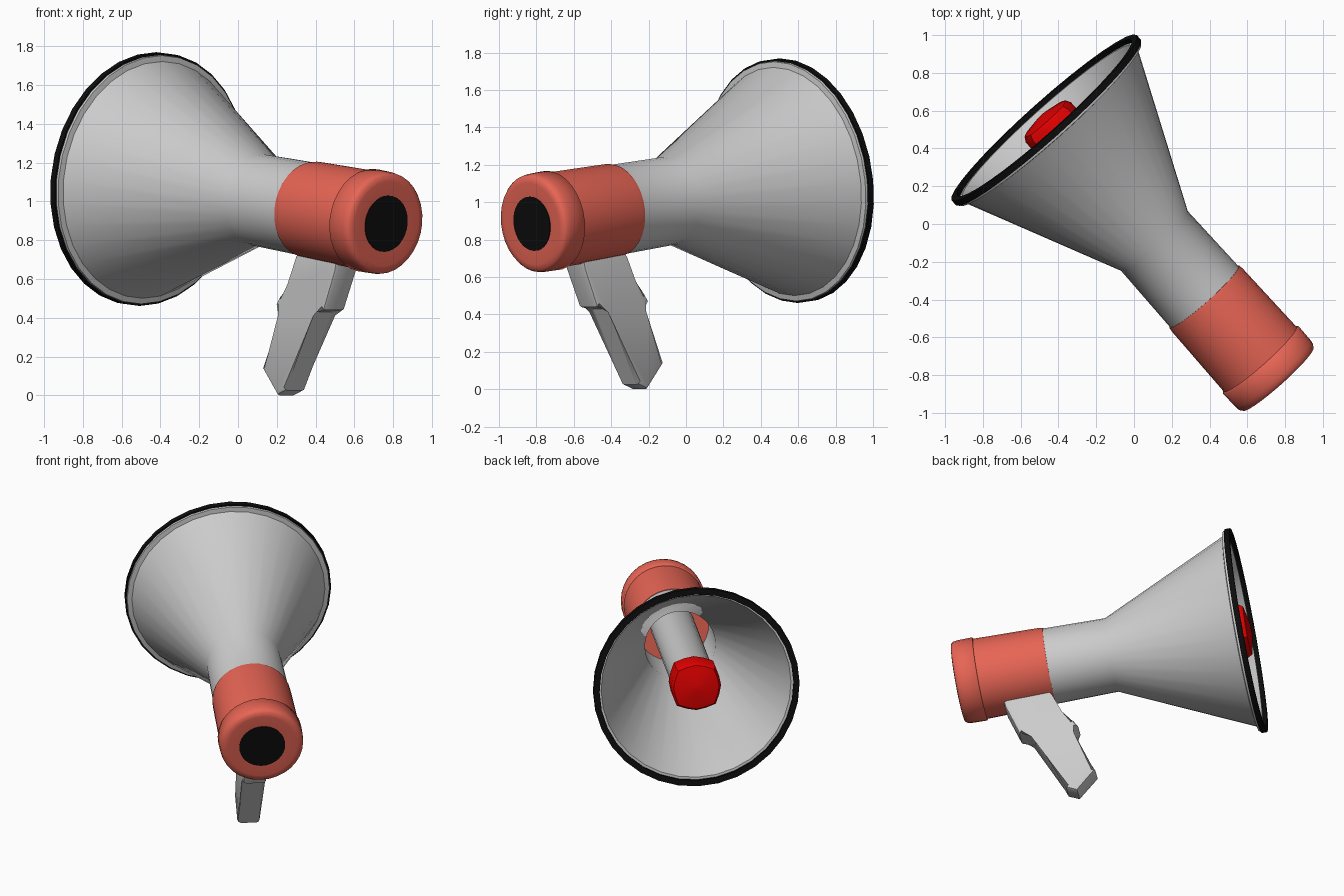
import bpy, bmesh, math
from mathutils import Vector, Matrix

if "Cube" in bpy.data.objects:
    bpy.data.objects.remove(bpy.data.objects["Cube"])

BACK = Vector((0.763, -0.822, 0.885))          # centre of the rear face
AXIS = Vector((-0.661, 0.739, 0.124)).normalized()
FLAT = Vector((AXIS.x, AXIS.y, 0)).normalized()  # axis heading on the ground
SIDE = Vector((-FLAT.y, FLAT.x, 0))
FRAME = Matrix.Translation(BACK) @ AXIS.to_track_quat('Z', 'Y').to_matrix().to_4x4()


def material(name, rgb):
    m = bpy.data.materials.new(name)
    m.diffuse_color = (*rgb, 1)
    m.use_nodes = True
    m.node_tree.nodes["Principled BSDF"].inputs["Base Color"].default_value = m.diffuse_color
    return m


def finish(name, bm, mat=None, angle=35):
    bmesh.ops.recalc_face_normals(bm, faces=bm.faces)
    me = bpy.data.meshes.new(name)
    bm.to_mesh(me)
    bm.free()
    ob = bpy.data.objects.new(name, me)
    bpy.context.collection.objects.link(ob)
    if mat:
        me.materials.append(mat)
    bpy.ops.object.select_all(action='DESELECT')
    ob.select_set(True)
    bpy.context.view_layer.objects.active = ob
    bpy.ops.object.shade_smooth_by_angle(angle=math.radians(angle))
    return ob


def lathe(name, profile, mat=None, seg=32, loop=False, bump=0, angle=35):
    """Spin (distance along axis, radius) points; capped, or looped into a shell."""
    bm = bmesh.new()
    rings = []
    for s, r in profile:
        ring = []
        for j in range(seg):
            a = 2 * math.pi * j / seg
            k = r * (1 + (bump if j % 4 == 2 else 0))
            ring.append(bm.verts.new(FRAME @ Vector((k * math.cos(a), k * math.sin(a), s))))
        rings.append(ring)
    pairs = list(zip(rings, rings[1:])) + ([(rings[-1], rings[0])] if loop else [])
    for a, b in pairs:
        for j in range(seg):
            n = (j + 1) % seg
            bm.faces.new((a[j], a[n], b[n], b[j]))
    if not loop:
        bm.faces.new(rings[0])
        bm.faces.new(rings[-1])
    return finish(name, bm, mat, angle)


coral = material("coral", (0.80, 0.13, 0.09))
red = material("red", (0.75, 0.0, 0.0))
black = material("black", (0.004, 0.004, 0.004))

# Horn: neck, cone and flange as one thin shell
lathe("horn", [(0.57, 0.243), (0.99, 0.237), (1.82, 0.615), (1.825, 0.645), (1.845, 0.648),
               (1.845, 0.605), (0.99, 0.225), (0.57, 0.23)], loop=True)
# Black band round the mouth
lathe("horn_rim", [(1.838, 0.622), (1.838, 0.657), (1.872, 0.657), (1.872, 0.618)], black, loop=True)

# Rear housing and rounded end cap
lathe("rear_housing", [(0.13, 0.258), (0.57, 0.251), (0.592, 0.247)], coral)
lathe("end_cap", [(0.143, 0.262), (0.138, 0.268), (0.04, 0.266), (0.015, 0.262), (0.0, 0.25),
                  (-0.004, 0.22), (0.0, 0.146)], coral, angle=60)
lathe("rear_disc", [(0.02, 0.146), (-0.004, 0.146)], black)

# Inner tube and red driver in the mouth
lathe("inner_tube", [(0.58, 0.14), (1.75, 0.14)], seg=24)
lathe("driver", [(1.70, 0.145), (1.72, 0.16), (1.84, 0.16), (1.865, 0.145), (1.89, 0.03)],
      red, seg=16, bump=0.1)

# Pistol grip with trigger: side outline (distance forward, height) given a width
outline = [(0.28, 0.76), (0.31, 0.64), (0.40, 0.44), (0.49, 0.43), (0.70, 0.025), (0.77, 0.0),
           (0.885, 0.14), (0.725, 0.42), (0.775, 0.47), (0.745, 0.51), (0.66, 0.56),
           (0.59, 0.70), (0.58, 0.78)]
bm = bmesh.new()
sides = []
for w in (-0.08, 0.08):
    sides.append([bm.verts.new(Vector((BACK.x, BACK.y, z)) + FLAT * h + SIDE * w * (0.85 + 0.2 * z))
                  for h, z in outline])
for i in range(len(outline)):
    n = (i + 1) % len(outline)
    bm.faces.new((sides[0][i], sides[0][n], sides[1][n], sides[1][i]))
caps = [bm.faces.new(s) for s in sides]
bmesh.ops.bevel(bm, geom=list({e for f in caps for e in f.edges}), offset=0.02, segments=2,
                affect='EDGES', profile=0.5)
finish("grip", bm, angle=40)
